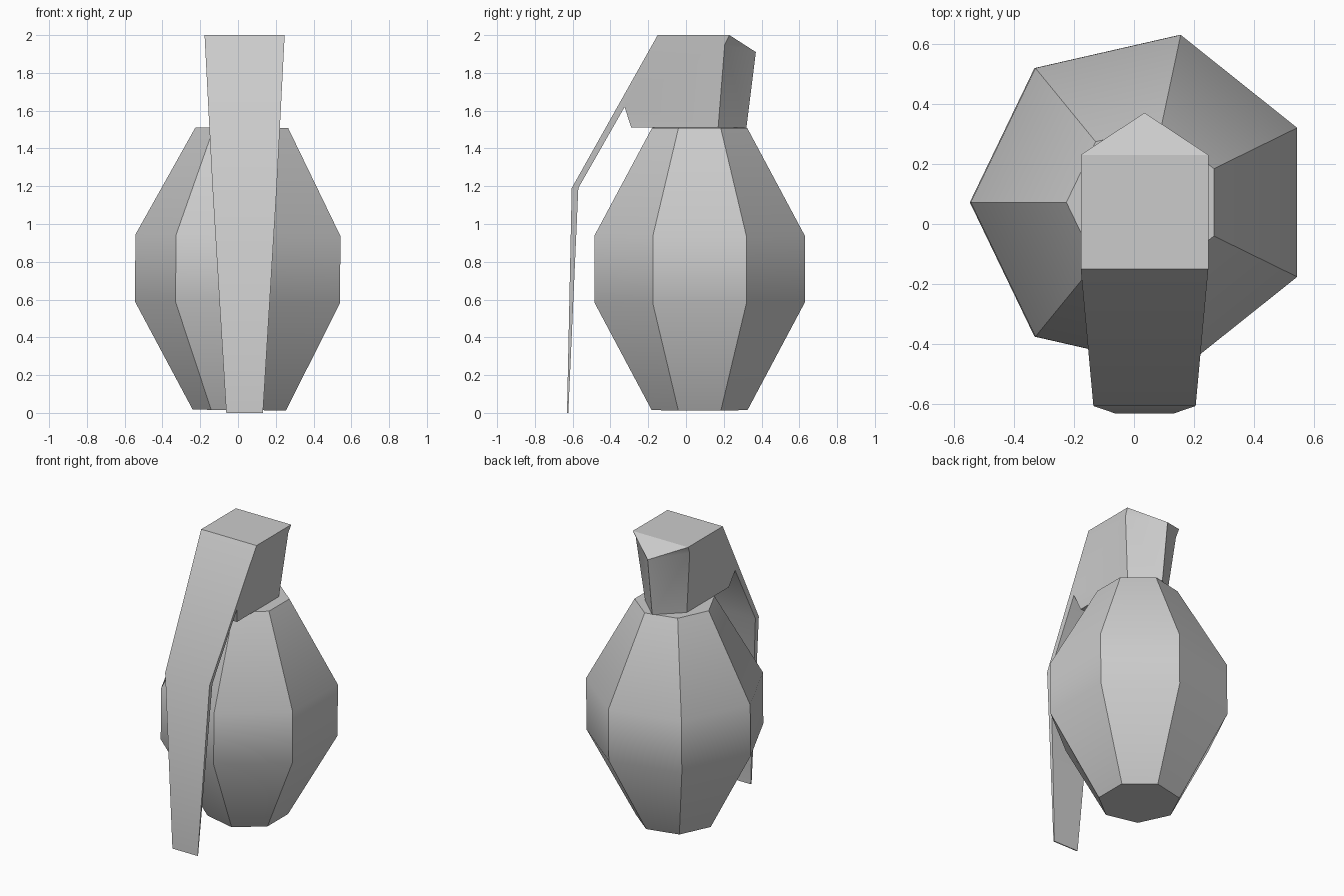
import bpy, bmesh, math
from mathutils import Matrix

old = bpy.data.objects.get("Cube")
if old:
    bpy.data.objects.remove(old, do_unlink=True)

grey = bpy.data.materials.new("plain grey")
grey.use_nodes = True
colour = (0.6, 0.6, 0.6, 1)
grey.diffuse_color = colour
grey.node_tree.nodes["Principled BSDF"].inputs["Base Color"].default_value = colour


def finish(name, bm):
    bmesh.ops.recalc_face_normals(bm, faces=bm.faces)
    mesh = bpy.data.meshes.new(name)
    bm.to_mesh(mesh)
    bm.free()
    obj = bpy.data.objects.new(name, mesh)
    bpy.context.collection.objects.link(obj)
    mesh.materials.append(grey)
    bpy.ops.object.select_all(action="DESELECT")
    obj.select_set(True)
    bpy.context.view_layer.objects.active = obj
    bpy.ops.object.shade_smooth_by_angle(angle=math.radians(30))
    return obj


# Seven-sided body, lathed from radius and height, leaning very slightly
SIDES = 7
bm = bmesh.new()
rings = []
for radius, z in [(0.26, 0.015), (0.571, 0.585), (0.571, 0.94), (0.258, 1.51)]:
    angles = [math.pi + i * math.tau / SIDES for i in range(SIDES)]
    rings.append([bm.verts.new((radius * math.cos(a), radius * math.sin(a), z)) for a in angles])
for low, high in zip(rings, rings[1:]):
    for i in range(SIDES):
        j = (i + 1) % SIDES
        bm.faces.new((low[i], low[j], high[j], high[i]))
bm.faces.new(rings[0])
bm.faces.new(rings[-1])
lean = Matrix.Rotation(math.radians(0.5), 4, "Y")
bm.transform(Matrix.Translation((0.02, 0.072, 0)) @ lean)
finish("body", bm)

# Cap and long lever: one side profile (y, z, half width), mirrored across the middle
MID = 0.035
profile = [
    (-0.15, 2.0, 0.212), (-0.605, 1.19, 0.17), (-0.63, 0.0, 0.097),      # outer face
    (-0.623, 0.0, 0.095), (-0.57, 1.19, 0.168), (-0.325, 1.62, 0.185),   # inner face
    (-0.29, 1.51, 0.16), (0.17, 1.51, 0.16),                             # underside
    (0.205, 1.95, 0.207), (0.23, 2.0, 0.212),                            # back corner
]
bm = bmesh.new()
left, right = [[bm.verts.new((MID + s * w, y, z)) for y, z, w in profile] for s in (1, -1)]
ridge_top = bm.verts.new((MID, 0.37, 1.91))
ridge_low = bm.verts.new((MID, 0.32, 1.51))
for side in (left, right):
    for loop in [(1, 2, 3, 4), (0, 1, 4, 5), (0, 5, 6, 7, 8, 9)]:
        bm.faces.new([side[i] for i in loop])
    bm.faces.new((side[9], side[8], ridge_top))
    bm.faces.new((side[8], side[7], ridge_low, ridge_top))
for i in range(6):
    bm.faces.new((left[i], left[i + 1], right[i + 1], right[i]))
bm.faces.new((left[6], left[7], ridge_low, right[7], right[6]))
bm.faces.new((left[9], left[0], right[0], right[9]))
bm.faces.new((left[9], ridge_top, right[9]))
finish("cap_and_lever", bm)
